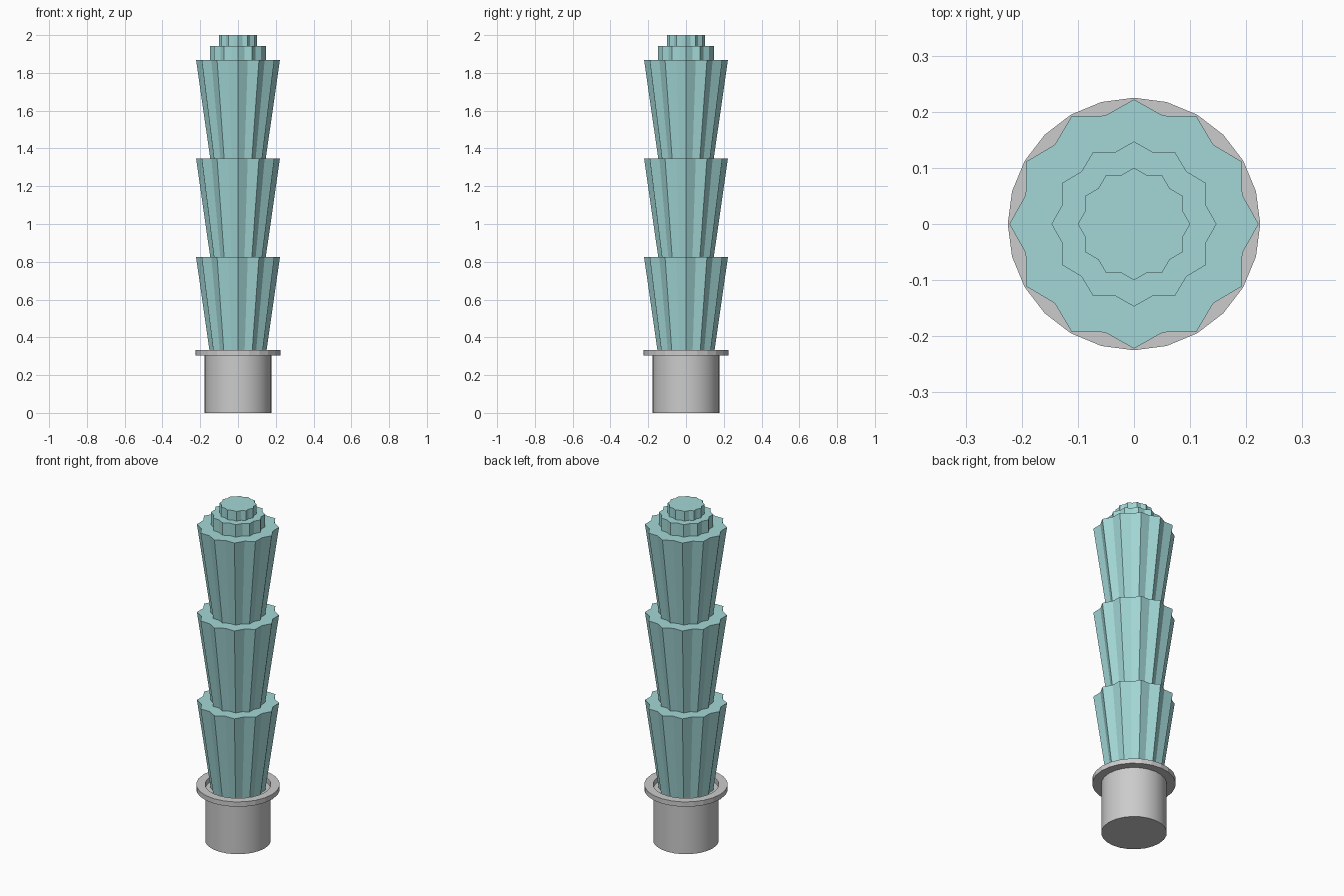
import bpy, bmesh
from math import cos, sin, tau

if "Cube" in bpy.data.objects:
    bpy.data.objects.remove(bpy.data.objects["Cube"])

SIDES = 24


def loft(name, profile, valley=1.0, closed=False, smooth=False):
    """Sweep (radius, z) points around z; odd corners are pulled in by valley."""
    bm = bmesh.new()
    rings = []
    for r, z in profile:
        ring = []
        for i in range(SIDES):
            k = r * (valley if i % 2 else 1.0)
            a = tau * i / SIDES
            ring.append(bm.verts.new((k * cos(a), k * sin(a), z)))
        rings.append(ring)
    pairs = list(zip(rings, rings[1:]))
    if closed:
        pairs.append((rings[-1], rings[0]))
    else:
        bm.faces.new(rings[0][::-1])
        bm.faces.new(rings[-1])
    for a, b in pairs:
        for i in range(SIDES):
            j = (i + 1) % SIDES
            bm.faces.new((a[i], a[j], b[j], b[i]))
    bmesh.ops.recalc_face_normals(bm, faces=bm.faces[:])
    mesh = bpy.data.meshes.new(name)
    bm.to_mesh(mesh)
    bm.free()
    obj = bpy.data.objects.new(name, mesh)
    bpy.context.collection.objects.link(obj)
    if smooth:
        bpy.ops.object.select_all(action='DESELECT')
        obj.select_set(True)
        bpy.context.view_layer.objects.active = obj
        bpy.ops.object.shade_smooth_by_angle(angle=0.6)
    return obj


# Pot body and its open raised rim
loft("pot", [(0.177, 0), (0.177, 0.304)], smooth=True)
loft("pot_rim", [(0.177, 0.304), (0.225, 0.304), (0.225, 0.333), (0.177, 0.333)],
     closed=True)

# Ribbed plant: three flared tiers, then two small steps on top
profile = []
base, height = 0.303, 0.522
for t in range(3):
    z = base + t * height
    profile += [(0.147, z), (0.222, z + height)]
top = base + 3 * height
profile += [(0.147, top), (0.147, 1.943), (0.1, 1.943), (0.1, 2.0)]
plant = loft("ribbed_plant", profile, valley=0.9)

# Pale teal plant colour
mat = bpy.data.materials.new("pale_teal")
mat.diffuse_color = (0.36, 0.68, 0.67, 1)
mat.use_nodes = True
mat.node_tree.nodes["Principled BSDF"].inputs["Base Color"].default_value = mat.diffuse_color
plant.data.materials.append(mat)
